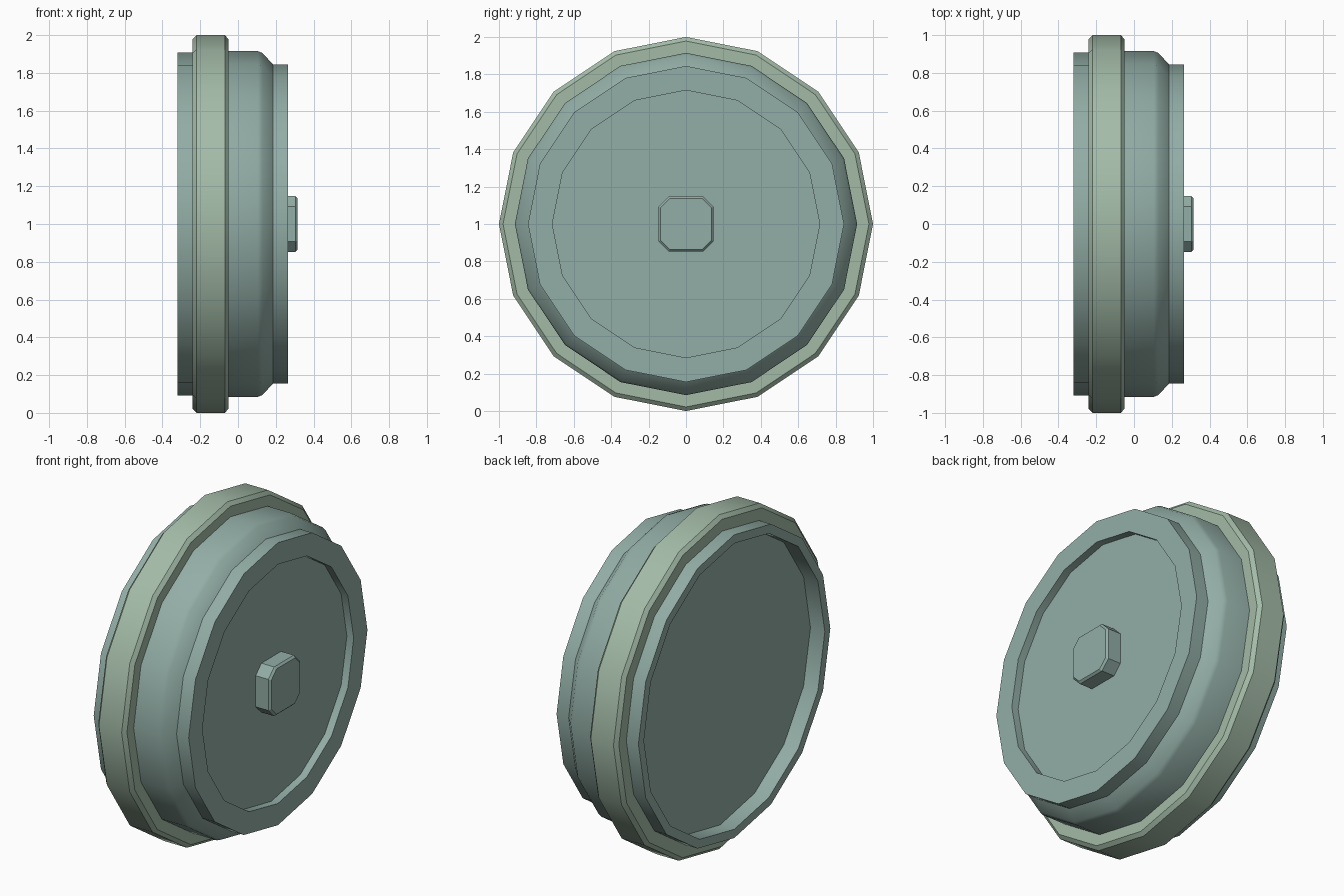
import bpy, bmesh, math

if "Cube" in bpy.data.objects:
    bpy.data.objects.remove(bpy.data.objects["Cube"])

SIDES = 16


def material(name, rgb):
    m = bpy.data.materials.new(name)
    m.diffuse_color = (*rgb, 1)
    m.use_nodes = True
    m.node_tree.nodes["Principled BSDF"].inputs["Base Color"].default_value = m.diffuse_color
    return m


def finish(name, bm, mat):
    bmesh.ops.recalc_face_normals(bm, faces=bm.faces)
    me = bpy.data.meshes.new(name)
    bm.to_mesh(me)
    bm.free()
    ob = bpy.data.objects.new(name, me)
    bpy.context.collection.objects.link(ob)
    me.materials.append(mat)
    bpy.ops.object.select_all(action='DESELECT')
    ob.select_set(True)
    bpy.context.view_layer.objects.active = ob
    bpy.ops.object.shade_smooth_by_angle(angle=math.radians(30))
    return ob


def ring_of(bm, x, r):
    return [bm.verts.new((x, r * math.sin(k * math.tau / SIDES),
                          1 + r * math.cos(k * math.tau / SIDES))) for k in range(SIDES)]


def loft(bm, loops, closed=False):
    pairs = list(zip(loops, loops[1:]))
    if closed:
        pairs.append((loops[-1], loops[0]))
    for a, b in pairs:
        n = len(a)
        for i in range(n):
            j = (i + 1) % n
            bm.faces.new((a[i], a[j], b[j], b[i]))
    if not closed:
        bm.faces.new(loops[0])
        bm.faces.new(loops[-1])


body_mat = material("grey_green", (0.29, 0.42, 0.38))
band_mat = material("pale_green", (0.37, 0.50, 0.39))

# Wheel body with a recessed disc on both sides
body = [(-0.225, 0.855), (-0.32, 0.855), (-0.32, 0.907), (-0.145, 0.907), (-0.145, 0.915),
        (0.105, 0.915), (0.13, 0.905), (0.185, 0.845), (0.265, 0.845),
        (0.265, 0.715), (0.22, 0.715)]
bm = bmesh.new()
loft(bm, [ring_of(bm, x, r) for x, r in body])
finish("wheel_body", bm, body_mat)

# Raised outer band with bevelled edges
band = [(-0.24, 0.88), (-0.24, 0.978), (-0.22, 1.0), (-0.07, 1.0), (-0.05, 0.978), (-0.05, 0.88)]
bm = bmesh.new()
loft(bm, [ring_of(bm, x, r) for x, r in band], closed=True)
finish("outer_band", bm, band_mat)


# Square hub cap with cut corners
def octagon(bm, x, h, c):
    pts = [(c, h), (h, c), (h, -c), (c, -h), (-c, -h), (-h, -c), (-h, c), (-c, h)]
    return [bm.verts.new((x, y, 1 + z)) for y, z in pts]


bm = bmesh.new()
loft(bm, [octagon(bm, 0.20, 0.147, 0.093), octagon(bm, 0.304, 0.147, 0.093),
          octagon(bm, 0.316, 0.136, 0.087)])
finish("hub_cap", bm, body_mat)
